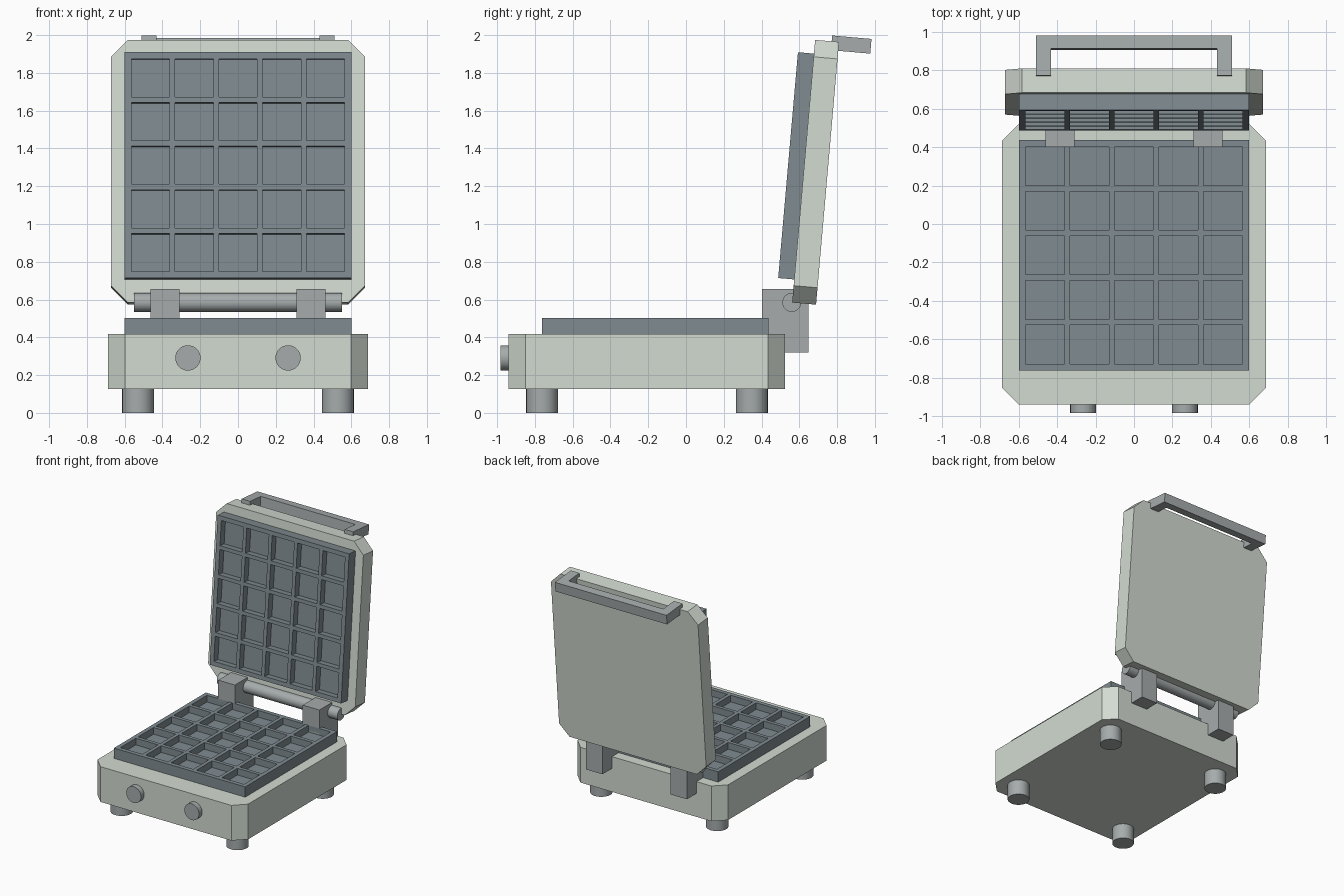
import bpy, bmesh
from math import radians
from mathutils import Matrix

if "Cube" in bpy.data.objects:
    bpy.data.objects.remove(bpy.data.objects["Cube"])

HINGE = Matrix.Translation((0, 0.562, 0.584))
LID = HINGE @ Matrix.Rotation(radians(85), 4, 'X')     # local y runs up the lid, z faces the cook
HANDLE = HINGE @ Matrix.Rotation(radians(-5), 4, 'X')  # local y runs out the back, z runs up


def material(name, color):
    mat = bpy.data.materials.new(name)
    mat.diffuse_color = (*color, 1)
    mat.use_nodes = True
    mat.node_tree.nodes["Principled BSDF"].inputs["Base Color"].default_value = mat.diffuse_color
    return mat


SHELL = material("shell_grey", (0.65, 0.71, 0.64))
IRON = material("cast_iron", (0.215, 0.26, 0.28))
METAL = material("dark_metal", (0.38, 0.41, 0.41))


def finish(name, bm, mat, matrix=Matrix(), smooth=False):
    bmesh.ops.recalc_face_normals(bm, faces=bm.faces)
    mesh = bpy.data.meshes.new(name)
    bm.to_mesh(mesh)
    bm.free()
    mesh.materials.append(mat)
    obj = bpy.data.objects.new(name, mesh)
    bpy.context.collection.objects.link(obj)
    obj.matrix_world = matrix
    if smooth:
        bpy.ops.object.select_all(action='DESELECT')
        obj.select_set(True)
        bpy.context.view_layer.objects.active = obj
        bpy.ops.object.shade_smooth_by_angle(angle=radians(30))
    return obj


def prism(name, mat, outline, z0, z1, matrix=Matrix()):
    bm = bmesh.new()
    face = bm.faces.new([bm.verts.new((x, y, z0)) for x, y in outline])
    ext = bmesh.ops.extrude_face_region(bm, geom=[face], use_keep_orig=True)
    top = [v for v in ext['geom'] if isinstance(v, bmesh.types.BMVert)]
    bmesh.ops.translate(bm, verts=top, vec=(0, 0, z1 - z0))
    return finish(name, bm, mat, matrix)


def chamfered(w, y0, y1, c):
    return [(-w + c, y0), (w - c, y0), (w, y0 + c), (w, y1 - c),
            (w - c, y1), (-w + c, y1), (-w, y1 - c), (-w, y0 + c)]


def cylinder(name, center, radius, depth, axis='Z'):
    bm = bmesh.new()
    bmesh.ops.create_cone(bm, cap_ends=True, segments=32, radius1=radius,
                          radius2=radius, depth=depth)
    turn = {'Z': Matrix(), 'X': Matrix.Rotation(radians(90), 4, 'Y'),
            'Y': Matrix.Rotation(radians(90), 4, 'X')}[axis]
    return finish(name, bm, METAL, Matrix.Translation(center) @ turn, smooth=True)


def waffle_plate(name, matrix, size=1.2, height=0.085, depth=0.055, n=5):
    """Slab with its back at z = 0 and n x n square pockets in its top."""
    margin, rib = 0.035, 0.03
    cell = (size - 2 * margin - (n - 1) * rib) / n
    lines = [-size / 2]
    for i in range(n):
        start = -size / 2 + margin + i * (cell + rib)
        lines += [start, start + cell]
    lines.append(size / 2)
    bm = bmesh.new()
    grid = [[bm.verts.new((x, y, height)) for x in lines] for y in lines]
    pockets = []
    for j in range(len(lines) - 1):
        for i in range(len(lines) - 1):
            f = bm.faces.new((grid[j][i], grid[j][i + 1],
                              grid[j + 1][i + 1], grid[j + 1][i]))
            if i % 2 and j % 2:
                pockets.append(f)
    # outer walls and back
    rim = [e for e in bm.edges if e.is_boundary]
    ext = bmesh.ops.extrude_edge_only(bm, edges=rim)['geom']
    for v in ext:
        if isinstance(v, bmesh.types.BMVert):
            v.co.z = 0
    bmesh.ops.holes_fill(bm, edges=[e for e in bm.edges if e.is_boundary], sides=0)
    # pockets
    for f in pockets:
        floor = bmesh.ops.extrude_discrete_faces(bm, faces=[f])['faces']
        for v in floor[0].verts:
            v.co.z = height - depth
    return finish(name, bm, IRON, matrix)


# body and lid shells
prism("base_body", SHELL, chamfered(0.688, -0.941, 0.523, 0.09), 0.127, 0.418)
prism("lid_shell", SHELL, chamfered(0.672, 0, 1.396, 0.09), -0.127, 0, LID)

# waffle plates
waffle_plate("lower_plate", Matrix.Translation((0, -0.163, 0.418)))
waffle_plate("upper_plate", LID @ Matrix.Translation((0, 0.723, 0)))

# U-shaped handle
prism("lid_handle", METAL,
      [(-0.51, 0.088), (-0.432, 0.088), (-0.432, 0.228), (0.432, 0.228),
       (0.432, 0.088), (0.51, 0.088), (0.51, 0.297), (-0.51, 0.297)],
      1.349, 1.427, HANDLE)

# hinge rod
cylinder("hinge_rod", (0, 0.56, 0.585), 0.05, 1.1, 'X')

for side, s in (("left", -1), ("right", 1)):
    # hinge brackets
    a, b = sorted((s * 0.31, s * 0.462))
    prism(f"hinge_bracket_{side}", METAL,
          [(a, 0.402), (b, 0.402), (b, 0.648), (a, 0.648)], 0.32, 0.656)
    # control knobs
    cylinder(f"knob_{side}", (s * 0.265, -0.958, 0.291), 0.067, 0.05, 'Y')
    # feet
    for end, y in (("front", -0.762), ("back", 0.349)):
        cylinder(f"foot_{end}_{side}", (s * 0.529, y, 0.065), 0.084, 0.13)
